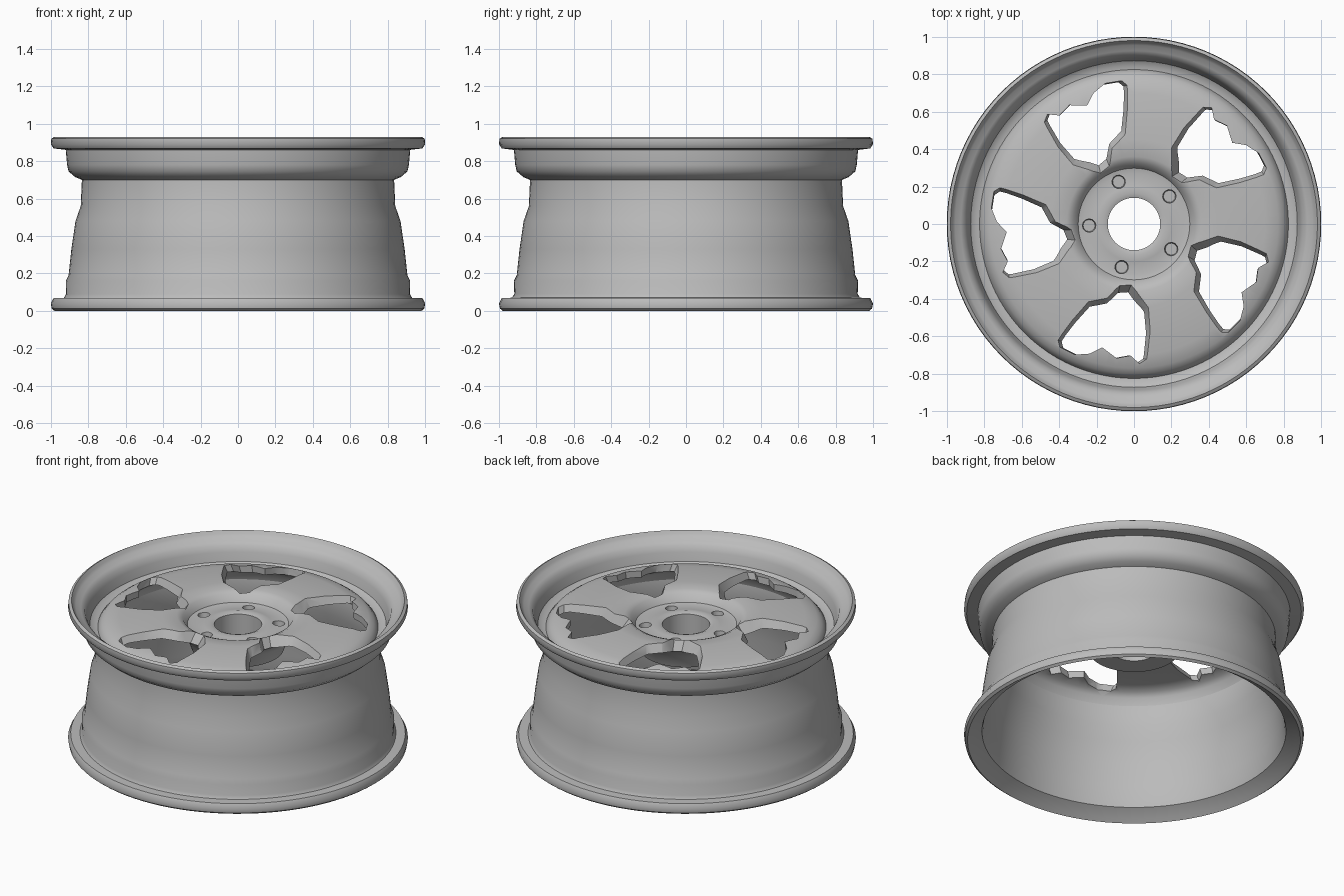
import bpy, bmesh
from math import cos, sin, radians, tau

if "Cube" in bpy.data.objects:
    bpy.data.objects.remove(bpy.data.objects["Cube"])

SEGMENTS = 96
WINDOWS = [radians(110 - 72 * k) for k in range(5)]

metal = bpy.data.materials.new("grey_metal")
metal.use_nodes = True
colour = (0.5, 0.5, 0.5, 1)
metal.diffuse_color = colour
metal.node_tree.nodes["Principled BSDF"].inputs["Base Color"].default_value = colour


def make_object(name, bm):
    bmesh.ops.recalc_face_normals(bm, faces=bm.faces)
    mesh = bpy.data.meshes.new(name)
    bm.to_mesh(mesh)
    bm.free()
    mesh.materials.append(metal)
    obj = bpy.data.objects.new(name, mesh)
    bpy.context.collection.objects.link(obj)
    return obj


def bridge(bm, loops, closed):
    """Join consecutive vertex loops with quads."""
    pairs = list(zip(loops, loops[1:]))
    if closed:
        pairs.append((loops[-1], loops[0]))
    for a, b in pairs:
        n = len(a)
        for i in range(n):
            j = (i + 1) % n
            bm.faces.new((a[i], a[j], b[j], b[i]))


def lathe(name, profile):
    """Spin a closed (radius, height) profile about the z axis."""
    bm = bmesh.new()
    angles = [tau * i / SEGMENTS for i in range(SEGMENTS)]
    loops = [[bm.verts.new((r * cos(a), r * sin(a), z)) for a in angles]
             for r, z in profile]
    bridge(bm, loops, True)
    return make_object(name, bm)


def smooth(obj, degrees):
    bpy.ops.object.select_all(action='DESELECT')
    obj.select_set(True)
    bpy.context.view_layer.objects.active = obj
    bpy.ops.object.shade_smooth_by_angle(angle=radians(degrees))


def cut(target, cutter):
    mod = target.modifiers.new("cut", 'BOOLEAN')
    mod.operation = 'DIFFERENCE'
    mod.solver = 'EXACT'
    mod.object = cutter
    bpy.context.view_layer.objects.active = target
    bpy.ops.object.modifier_apply(modifier=mod.name)
    bpy.data.objects.remove(cutter)


def prism(name, outline, centre, angle, sections):
    """Stack copies of an outline, scaled about a point, turned about z."""
    bm = bmesh.new()
    cx, cy = centre
    loops = []
    for z, s in sections:
        loop = []
        for u, v in outline:
            u, v = cx + (u - cx) * s, cy + (v - cy) * s
            loop.append(bm.verts.new((u * cos(angle) - v * sin(angle),
                                      u * sin(angle) + v * cos(angle), z)))
        loops.append(loop)
    bridge(bm, loops, False)
    bm.faces.new(loops[0])
    bm.faces.new(loops[-1])
    return make_object(name, bm)


# Barrel with both flanges, outside up and then back down the inside
rim = lathe("rim_barrel", [
    (.955, .02), (.98, 0), (.995, .012), (1, .04), (.985, .068), (.93, .07),
    (.918, .09), (.92, .16), (.905, .19), (.89, .33), (.868, .48), (.84, .56),
    (.834, .7), (.87, .715), (.905, .745), (.913, .78), (.92, .86),
    (.985, .868), (1, .89), (.997, .92), (.98, .93), (.968, .912),
    (.955, .897), (.925, .885), (.902, .868), (.887, .83), (.872, .775),
    (.845, .757), (.81, .757), (.8, .69), (.805, .56), (.835, .47),
    (.86, .33), (.875, .19), (.885, .1), (.895, .06), (.92, .045)])
smooth(rim, 40)

# Thin dished wheel face with a sunken hub, a centre bore and a hub boss below
face = lathe("spoke_face", [
    (.825, .76), (.8, .79), (.77, .81), (.7, .825), (.45, .84), (.36, .838),
    (.325, .822), (.298, .778), (.27, .772), (.2, .778), (.165, .785),
    (.14, .775), (.14, .62), (.27, .62), (.3, .7), (.36, .765), (.45, .788),
    (.7, .782), (.76, .767), (.785, .74), (.802, .69), (.825, .69)])

# Ragged windows between the spokes, flared towards the hub, and lug pockets
window = [
    (.71, -.195), (.6, -.15), (.5, -.1), (.46, -.02), (.38, .02), (.36, .07),
    (.4, .11), (.45, .175), (.55, .215), (.68, .24), (.71, .215), (.685, .16),
    (.715, .1), (.685, .02), (.73, -.03), (.755, -.1), (.74, -.18)]
lug = [(.24 + .04 * cos(tau * i / 12), .04 * sin(tau * i / 12)) for i in range(12)]
for angle in WINDOWS:
    cut(face, prism("window_cutter", window, (.72, .03), angle,
                    [(.5, 1), (.765, 1), (.9, 1.28)]))
    cut(face, prism("lug_cutter", lug, (.24, 0), angle, [(.74, .8), (.9, 1.3)]))
smooth(face, 40)
